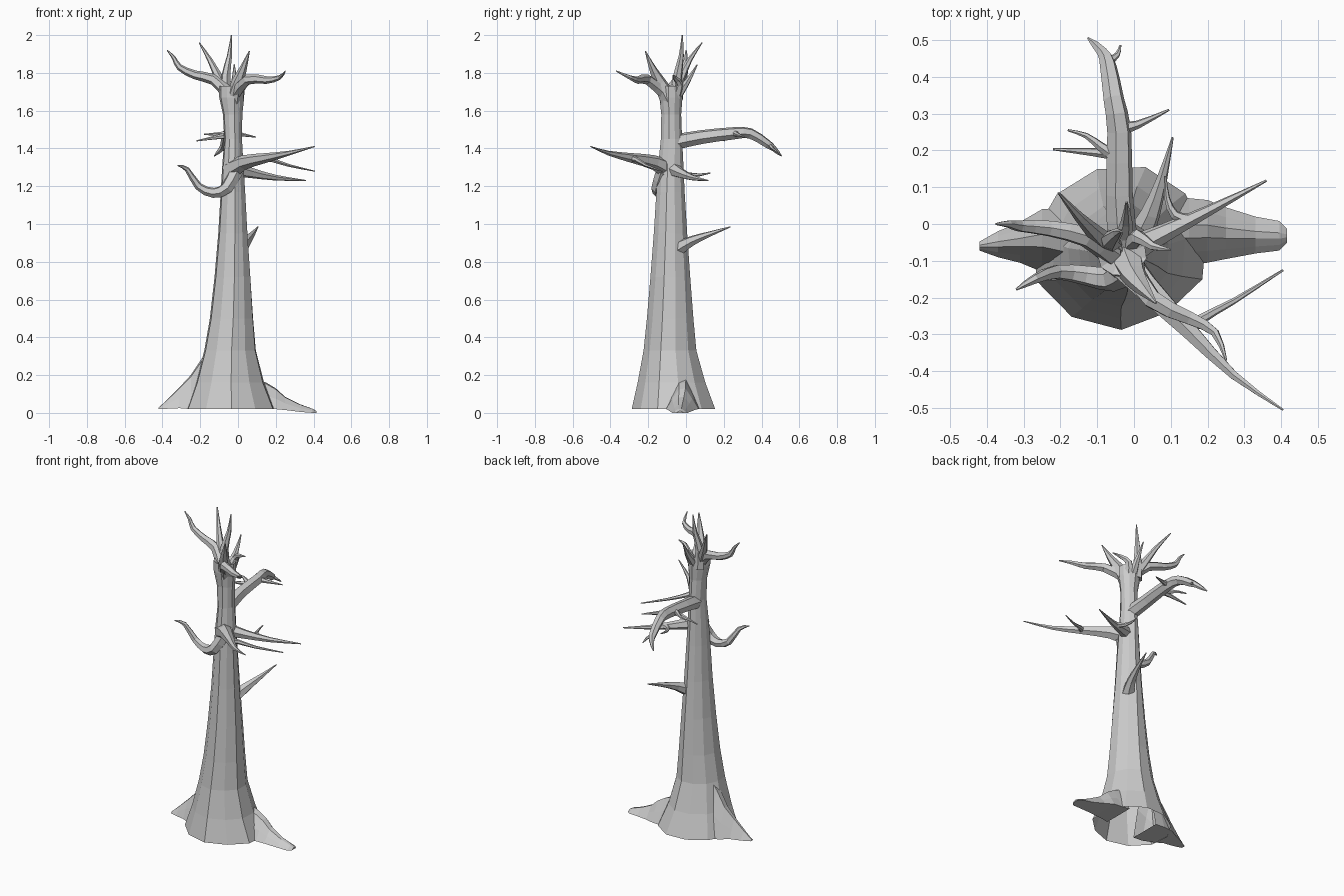
import bpy, bmesh, math, random
from mathutils import Vector

random.seed(4)


def loft(name, rings, closed=True, cap_start=False, cap_end=True):
    """Skin a list of equal-length vertex rings with quads."""
    bm = bmesh.new()
    vs = [[bm.verts.new(p) for p in ring] for ring in rings]
    n = len(vs[0])
    for a, b in zip(vs, vs[1:]):
        for i in range(n if closed else n - 1):
            j = (i + 1) % n
            bm.faces.new((a[i], a[j], b[j], b[i]))
    if cap_start:
        bm.faces.new(vs[0][::-1])
    if cap_end:
        bm.faces.new(vs[-1])
    bmesh.ops.recalc_face_normals(bm, faces=bm.faces)
    mesh = bpy.data.meshes.new(name)
    bm.to_mesh(mesh)
    bm.free()
    ob = bpy.data.objects.new(name, mesh)
    bpy.context.collection.objects.link(ob)
    return ob


def spline(pts, steps=2):
    """Catmull-Rom resampling of a short path."""
    p = [Vector(q) for q in pts]
    p = [2 * p[0] - p[1]] + p + [2 * p[-1] - p[-2]]
    out = []
    for i in range(1, len(p) - 2):
        a, b, c, d = p[i - 1:i + 3]
        for s in range(steps):
            t = s / steps
            out.append(0.5 * (2 * b + (c - a) * t + (2 * a - 5 * b + 4 * c - d) * t * t
                              + (3 * b - a - 3 * c + d) * t ** 3))
    return out + [p[-2]]


def branch(name, r, *pts, power=1.0, sides=6):
    """Tapered limb along a path; r is the radius at the base."""
    path = spline(pts)
    n = len(path) - 1
    rings, side = [], None
    for i, c in enumerate(path):
        d = (path[min(i + 1, n)] - path[max(i - 1, 0)]).normalized()
        if side is None:
            side = d.orthogonal()
        side = (side - d * side.dot(d)).normalized()
        up = d.cross(side)
        rad = 0.003 + (r - 0.003) * (1 - i / n) ** power
        rings.append([c + rad * (math.cos(a) * side + math.sin(a) * up)
                      for a in (math.tau * k / sides for k in range(sides))])
    return loft(name, rings, cap_start=True)


# Trunk: (z, x min, x max, y min, y max) per ring, open at the foot
trunk = [(0.02, -.275, .205, -.28, .165), (.16, -.225, .145, -.25, .11), (.33, -.18, .10, -.22, .06),
         (.5, -.15, .085, -.203, .043), (.72, -.125, .07, -.185, .025), (.95, -.105, .053, -.168, .008),
         (1.17, -.092, .04, -.155, -.006), (1.32, -.083, .03, -.145, -.013), (1.45, -.073, .022, -.132, -.02),
         (1.58, -.08, .024, -.13, -.025), (1.67, -.10, .034, -.14, -.018), (1.73, -.10, .035, -.14, -.02)]
SIDES = 11
lump = [random.uniform(0.95, 1.06) for _ in range(SIDES)]
rings = []
for z, x0, x1, y0, y1 in trunk:
    rings.append([((x0 + x1) / 2 + (x1 - x0) / 2 * lump[k] * math.cos(a),
                   (y0 + y1) / 2 + (y1 - y0) / 2 * lump[k] * math.sin(a), z)
                  for k, a in enumerate(math.tau * (k + .25) / SIDES + z * .12 for k in range(SIDES))])
rings.append([(-.035, -.08, 1.69)] * SIDES)
trunk_ob = loft("trunk", rings, cap_end=False)
bm = bmesh.new()
bm.from_mesh(trunk_ob.data)
bmesh.ops.remove_doubles(bm, verts=bm.verts, dist=1e-5)
bm.to_mesh(trunk_ob.data)
bm.free()


# Roots: (x, y centre, half width, bottom z, top z) arched sections
def root(name, sections):
    arch = [(-1, 0), (-.62, .5), (-.2, .95), (.2, 1), (.62, .5), (1, 0)]
    loft(name, [[(x, y + w * u, b + (t - b) * v) for u, v in arch]
                for x, y, w, b, t in sections], cap_end=True)


root("right_root", [(.10, -.02, .10, .02, .18), (.15, -.02, .09, .02, .16), (.20, -.02, .085, .02, .13),
                    (.25, -.025, .07, .015, .085), (.33, -.03, .05, .005, .045),
                    (.395, -.032, .04, 0, .022), (.415, -.032, .02, 0, .01)])
root("left_root", [(-.13, -.06, .10, .02, .36), (-.19, -.055, .10, .02, .29), (-.25, -.045, .085, .02, .20),
                   (-.31, -.05, .055, .025, .135), (-.37, -.055, .035, .022, .075), (-.42, -.06, .012, .02, .028)])

# Lower and middle limbs
branch("low_back_branch", .04, (.01, -.04, .87), (.045, .03, .91), (.075, .12, .945), (.105, .235, .985))
branch("right_branch", .04, (-.01, -.07, 1.29), (.07, -.03, 1.27), (.2, .035, 1.245), (.36, .118, 1.23))
branch("right_branch_twig", .018, (.15, .01, 1.255), (.11, .025, 1.26), (.09, .07, 1.26), (.085, .13, 1.27))
branch("left_branch", .04, (-.01, -.12, 1.28), (-.06, -.15, 1.19), (-.13, -.14, 1.165), (-.21, -.13, 1.2),
       (-.27, -.15, 1.29), (-.32, -.178, 1.31), power=.8)
branch("front_branch", .055, (-.04, -.09, 1.28), (.03, -.17, 1.325), (.15, -.29, 1.35), (.27, -.41, 1.375),
       (.405, -.505, 1.41), power=1.2)
branch("front_branch_fork", .019, (.15, -.30, 1.35), (.18, -.26, 1.34), (.27, -.21, 1.31), (.405, -.125, 1.28))

# Long back limb with its twigs
branch("back_branch", .042, (-.03, -.05, 1.435), (-.04, .08, 1.46), (-.04, .25, 1.48), (-.055, .34, 1.48),
       (-.07, .43, 1.425), (-.085, .465, 1.40), (-.125, .505, 1.36), power=.6)
branch("back_twig_tip", .012, (-.07, .44, 1.42), (-.045, .46, 1.40), (-.037, .485, 1.38))
branch("back_twig_right", .02, (-.035, .26, 1.48), (.01, .27, 1.475), (.095, .31, 1.46))
branch("back_twig_left_low", .02, (-.04, .19, 1.47), (-.11, .195, 1.46), (-.22, .203, 1.44))
branch("back_twig_left_high", .018, (-.045, .18, 1.475), (-.09, .21, 1.475), (-.13, .24, 1.475),
       (-.18, .255, 1.475))

# Crown of broken limbs
branch("crown_left", .035, (-.06, -.08, 1.70), (-.13, -.035, 1.765), (-.23, -.012, 1.79), (-.31, -.005, 1.83),
       (-.34, 0, 1.88), (-.375, 0, 1.92), power=.9)
branch("crown_back_left", .035, (-.06, -.07, 1.69), (-.10, -.03, 1.77), (-.15, .02, 1.87), (-.205, .085, 1.96))
branch("crown_spike", .036, (-.06, -.05, 1.66), (-.065, -.045, 1.78), (-.045, -.025, 1.89), (-.035, -.02, 2.0))
branch("crown_front", .05, (-.02, -.09, 1.66), (0, -.14, 1.75), (.03, -.18, 1.83), (.06, -.215, 1.915))
branch("crown_front_right", .035, (-.02, -.10, 1.68), (.05, -.205, 1.765), (.15, -.255, 1.762),
       (.22, -.295, 1.775), (.25, -.37, 1.81), power=.9)
branch("crown_back", .03, (-.03, -.06, 1.66), (-.02, .005, 1.75), (-.02, .06, 1.845))
branch("crown_right", .03, (-.01, -.06, 1.67), (.01, -.035, 1.74), (.05, -.06, 1.775), (.10, -.07, 1.785))
